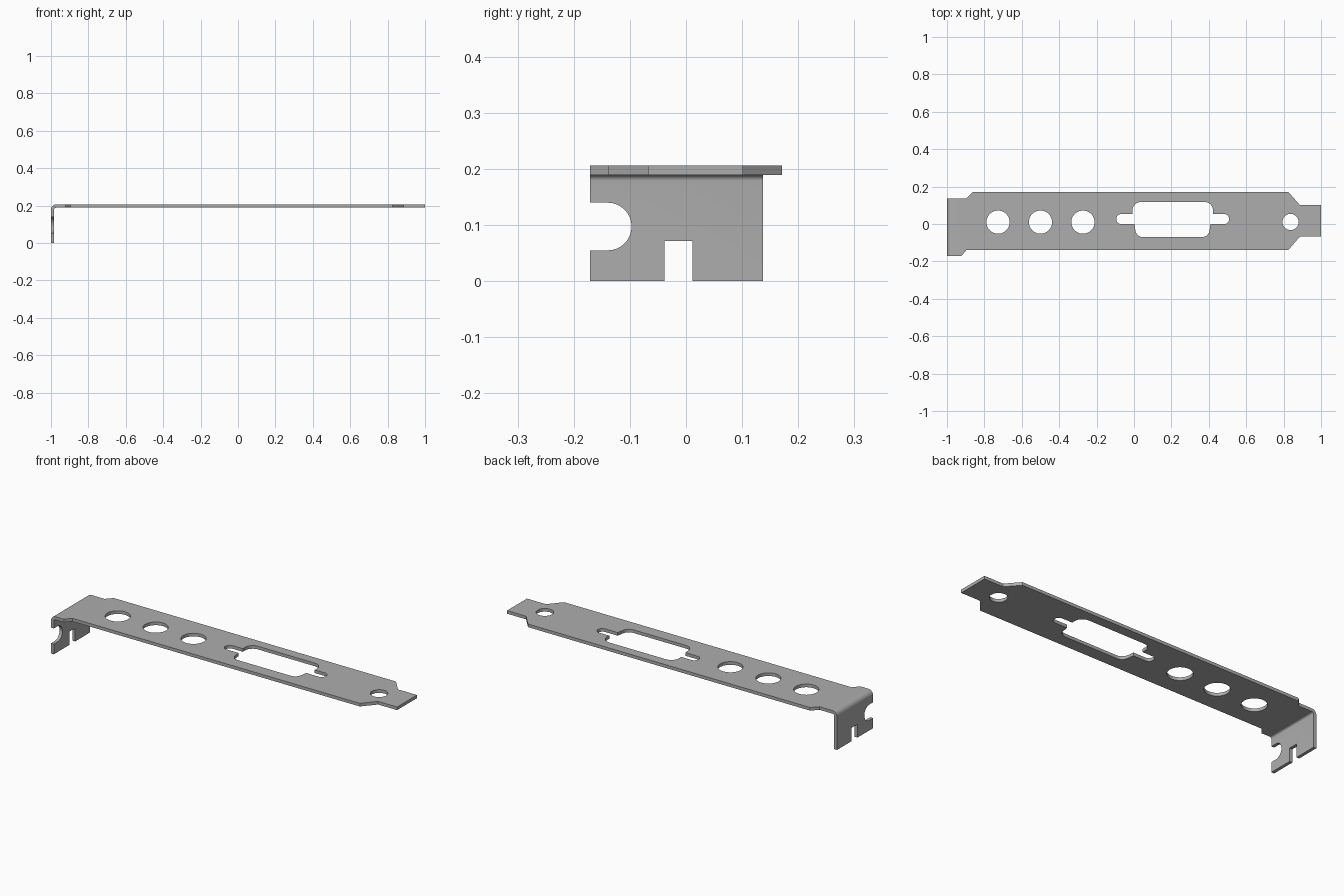
import bpy, bmesh
from math import pi, sin, cos, tan
from mathutils import Vector, Matrix

if "Cube" in bpy.data.objects:
    bpy.data.objects.remove(bpy.data.objects["Cube"])

T = 0.017                 # sheet thickness
TOP = 0.206               # height of the upper face
R_OUT, R_IN = 0.027, 0.01 # bend radii
Y0, Y1 = -0.171, 0.137    # width of the folded end
BEND_X, BEND_Z = -1 + R_OUT, TOP - R_OUT

steel = bpy.data.materials.new("grey steel")
steel.use_nodes = True
grey = (0.42, 0.42, 0.42, 1)
steel.diffuse_color = grey
steel.node_tree.nodes["Principled BSDF"].inputs["Base Color"].default_value = grey


def rounded(points, steps=8):
    """Closed outline; a third value on a point is its fillet radius."""
    out = []
    for i, p in enumerate(points):
        c = Vector(p[:2])
        if len(p) < 3:
            out.append(c)
            continue
        a = (Vector(points[i - 1][:2]) - c).normalized()
        b = (Vector(points[(i + 1) % len(points)][:2]) - c).normalized()
        half = a.angle(b) / 2
        centre = c + (a + b).normalized() * p[2] / sin(half)
        start = c + a * p[2] / tan(half) - centre
        end = c + b * p[2] / tan(half) - centre
        sweep = start.angle_signed(end)
        for k in range(steps + 1):
            # angle_signed is clockwise positive
            out.append(centre + Matrix.Rotation(-sweep * k / steps, 2) @ start)
    return out


def circle(x, y, r, n=48):
    return [Vector((x + r * cos(2 * pi * k / n), y + r * sin(2 * pi * k / n))) for k in range(n)]


def add_sheet(bm, loops, matrix):
    """Fill outlines (holes included), give them thickness, add to bm."""
    cu = bpy.data.curves.new("outline", "CURVE")
    cu.dimensions, cu.fill_mode, cu.extrude = "2D", "BOTH", T / 2
    for loop in loops:
        s = cu.splines.new("POLY")
        s.points.add(len(loop) - 1)
        for pt, v in zip(s.points, loop):
            pt.co = (v.x, v.y, 0, 1)
        s.use_cyclic_u = True
    ob = bpy.data.objects.new("outline", cu)
    bpy.context.collection.objects.link(ob)
    dg = bpy.context.evaluated_depsgraph_get()
    me = bpy.data.meshes.new_from_object(ob.evaluated_get(dg))
    me.transform(matrix)
    bm.from_mesh(me)
    bpy.data.objects.remove(ob)
    bpy.data.curves.remove(cu)
    bpy.data.meshes.remove(me)


bm = bmesh.new()

# Long plate with stepped ends
plate = rounded([(BEND_X, Y1), (-0.895, Y1), (-0.863, 0.171), (0.826, 0.171),
                 (0.886, 0.102), (1, 0.102), (1, -0.068), (0.886, -0.068),
                 (0.826, -0.138), (-0.895, -0.138), (-0.923, Y0), (BEND_X, Y0)])
# Connector opening with a screw slot on each side
connector = rounded([(-0.094, 0.053, 0.025), (-0.008, 0.053), (-0.008, 0.118, 0.045),
                     (0.422, 0.118, 0.045), (0.422, 0.053), (0.508, 0.053, 0.025),
                     (0.508, 0), (0.409, 0), (0.398, -0.07, 0.04),
                     (0.012, -0.07, 0.04), (0.003, 0), (-0.094, 0, 0.025)]
                    [:6] + [(0.508, 0, 0.025), (0.409, 0), (0.398, -0.07, 0.04),
                            (0.012, -0.07, 0.04), (0.003, 0), (-0.094, 0, 0.025)])
holes = [circle(x, 0.01, 0.062) for x in (-0.727, -0.5, -0.273)]
holes.append(circle(0.837, 0.011, 0.043))
add_sheet(bm, [plate, connector] + holes, Matrix.Translation((0, 0, TOP - T / 2)))

# Folded tab with a round-ended side notch and a square bottom notch
tab = rounded([(Y0, 0), (-0.038, 0), (-0.038, 0.072), (0.012, 0.072), (0.012, 0),
               (Y1, 0), (Y1, BEND_Z), (Y0, BEND_Z), (Y0, 0.14),
               (-0.097, 0.14, 0.0424), (-0.097, 0.055, 0.0424), (Y0, 0.055)])
upright = Matrix(((0, 0, 1, -1 + T / 2), (1, 0, 0, 0), (0, 1, 0, 0), (0, 0, 0, 1)))
add_sheet(bm, [tab], upright)

# Open the two ends that meet the bend
seam = [f for f in bm.faces
        if all(abs(v.co.x - BEND_X) < 1e-4 for v in f.verts)
        or all(abs(v.co.z - BEND_Z) < 1e-4 for v in f.verts)]
bmesh.ops.delete(bm, geom=seam, context="FACES")

# Quarter-round bend joining plate and tab
rings = []
for k in range(9):
    a = pi / 2 + pi / 2 * k / 8
    rings.append([bm.verts.new((BEND_X + r * cos(a), y, BEND_Z + r * sin(a)))
                  for r, y in ((R_OUT, Y0), (R_OUT, Y1), (R_IN, Y1), (R_IN, Y0))])
for p, q in zip(rings, rings[1:]):
    for j in range(4):
        bm.faces.new((p[j], p[(j + 1) % 4], q[(j + 1) % 4], q[j]))

bmesh.ops.remove_doubles(bm, verts=bm.verts, dist=0.0002)
bmesh.ops.recalc_face_normals(bm, faces=bm.faces)

mesh = bpy.data.meshes.new("slot_bracket")
bm.to_mesh(mesh)
bm.free()
mesh.materials.clear()
mesh.materials.append(steel)
bracket = bpy.data.objects.new("slot_bracket", mesh)
bpy.context.collection.objects.link(bracket)
bpy.ops.object.select_all(action="DESELECT")
bracket.select_set(True)
bpy.context.view_layer.objects.active = bracket
bpy.ops.object.shade_smooth_by_angle(angle=pi / 6)
